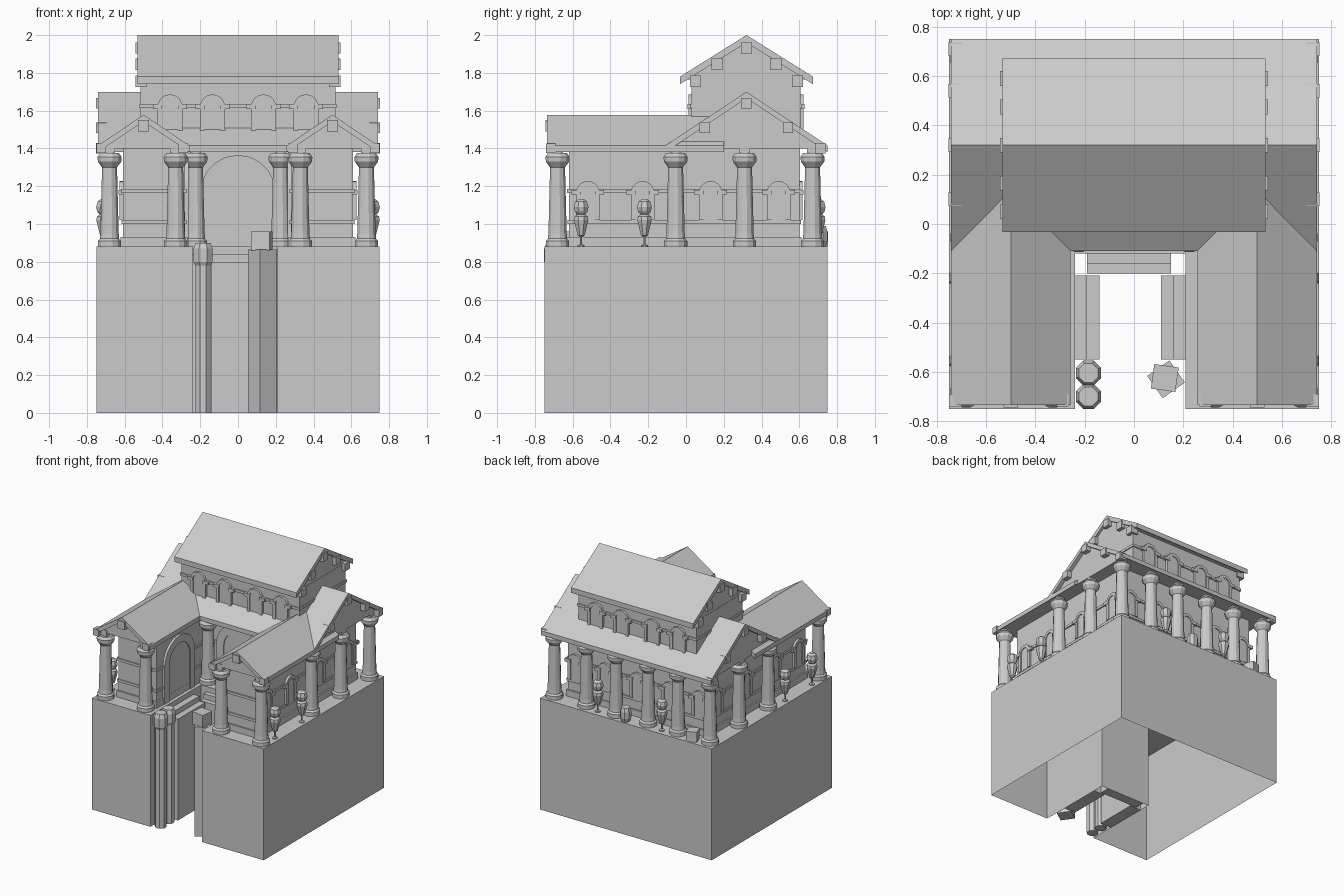
import bpy, bmesh
from math import sin, cos, pi, radians

if "Cube" in bpy.data.objects:
    bpy.data.objects.remove(bpy.data.objects["Cube"])


def finish(name, bm, smooth=False):
    bmesh.ops.recalc_face_normals(bm, faces=bm.faces)
    me = bpy.data.meshes.new(name)
    bm.to_mesh(me)
    bm.free()
    ob = bpy.data.objects.new(name, me)
    bpy.context.collection.objects.link(ob)
    return ob


def prism(name, pts, axis, a, b, open_start=False):
    """Extrude a 2D outline along an axis from a to b."""
    place = {'x': lambda u, v, t: (t, u, v),
             'y': lambda u, v, t: (u, t, v),
             'z': lambda u, v, t: (u, v, t)}[axis]
    bm = bmesh.new()
    lo = [bm.verts.new(place(u, v, a)) for u, v in pts]
    hi = [bm.verts.new(place(u, v, b)) for u, v in pts]
    n = len(pts)
    for i in range(n):
        j = (i + 1) % n
        bm.faces.new((lo[i], lo[j], hi[j], hi[i]))
    bm.faces.new(hi)
    if not open_start:
        bm.faces.new(lo[::-1])
    return finish(name, bm)


def box(name, x0, x1, y0, y1, z0, z1):
    return prism(name, [(x0, y0), (x1, y0), (x1, y1), (x0, y1)], 'z', z0, z1)


def cube(name, x, y, z, s, turn=0, z0=None):
    h = s / 2 * 2 ** .5
    a0 = radians(turn) + pi / 4
    pts = [(x + h * cos(a0 + k * pi / 2), y + h * sin(a0 + k * pi / 2)) for k in range(4)]
    return prism(name, pts, 'z', z - s / 2 if z0 is None else z0, z + s / 2)


def lathe(name, profile, x, y, n=12):
    bm = bmesh.new()
    rings = [[bm.verts.new((x + r * cos(2 * pi * (k + .5) / n), y + r * sin(2 * pi * (k + .5) / n), z))
              for k in range(n)] for r, z in profile]
    for a, b in zip(rings, rings[1:]):
        for k in range(n):
            bm.faces.new((a[k], a[(k + 1) % n], b[(k + 1) % n], b[k]))
    bm.faces.new(rings[0][::-1])
    bm.faces.new(rings[-1])
    return finish(name, bm)


def roof(name, axis, c, half, eave, ridge, a, b, t=.035, inset=.03):
    """Gabled roof slab with a filled pediment set back from both ends."""
    prism(name, [(c - half, eave), (c, ridge), (c + half, eave),
                 (c + half, eave - t), (c, ridge - t), (c - half, eave - t)], axis, a, b)
    k = .02
    zb = eave - .015
    prism(name + "_pediment", [(c - half + k, zb), (c, ridge - t / 2), (c + half - k, zb)],
          axis, a + inset, b - inset)


def arc(c, r, z, n=10):
    return [(c + r * cos(pi * k / n), z + r * sin(pi * k / n)) for k in range(n + 1)]


def arch(name, axis, c, wall, out, ro, ri, z0, spring, ears=0):
    """Arched frame with a shallow panel, standing out from a wall."""
    outer = [(c + ro, z0)] + arc(c, ro, spring) + [(c - ro, z0)]
    inner = [(c + ri, z0)] + arc(c, ri, spring) + [(c - ri, z0)]
    prism(name + "_frame", outer + inner[::-1], axis, wall - out * .1, wall + out * .018)
    prism(name + "_panel", inner, axis, wall - out * .1, wall + out * .011)
    if ears:
        for s in (-1, 1):
            e = sorted((c + s * ri, c + s * (ro + ears)))
            prism(name + "_impost", [(e[0], spring - .01), (e[1], spring - .01),
                                     (e[1], spring + .015), (e[0], spring + .015)],
                  axis, wall, wall + out * .022)


# Podium: U-shaped shell, open underneath
E = .75
prism("podium", [(-E, -E), (-.24, -E), (-.24, -.12), (.21, -.12), (.21, -E),
                 (E, -E), (E, E), (-E, E)], 'z', 0, .88, open_start=True)

# Stepped benches in the front notch
box("left_bench_low", -.19, -.14, -.55, -.21, 0, .80)
box("left_bench_high", -.24, -.19, -.55, -.21, 0, .84)
box("right_bench_low", .11, .16, -.55, -.21, 0, .80)
box("right_bench_high", .16, .21, -.55, -.21, 0, .84)
box("back_bench_low", -.19, .15, -.20, -.16, 0, .80)
box("back_bench_high", -.19, .15, -.16, -.12, 0, .84)

# Tall barrels and crates at the front
for y in (-.605, -.70):
    lathe("front_barrel", [(.044, 0), (.044, .78), (.055, .80), (.055, .87), (.042, .90)], -.185, y, 8)
cube("front_crate_low", .13, -.63, .81, .11, 35, z0=0)
cube("front_crate_high", .125, -.625, .911, .10, -8)

# Walls with raised courses
walls = [("back_wing", -.61, .61, .03, .60)]
for side, s in (("left", -1), ("right", 1)):
    x = sorted((s * .28, s * .61))
    walls.append((side + "_wing", x[0], x[1], -.62, .10))
for name, x0, x1, y0, y1 in walls:
    box(name + "_wall", x0, x1, y0, y1, .88, 1.41)
    for g, z0, z1 in ((.012, .88, .93), (.008, 1.0, 1.02), (.01, 1.165, 1.185)):
        box(name + "_course", x0 - g, x1 + g, y0 - g, y1 + g, z0, z1)

# Doorways around the courtyard
arch("court_door", 'y', 0, .03, -1, .20, .135, .88, 1.165)
for s in (-1, 1):
    arch("wing_door", 'x', -.35, s * .28, -s, .19, .13, .88, 1.165)

# Arched niches on the outer walls
for s in (-1, 1):
    for y in (-.52, -.23, .13, .49):
        arch("side_niche", 'x', y, s * .61, s, .062, .038, 1.02, 1.165, .025)
for x in (-.54, -.28, 0, .28, .54):
    arch("back_niche", 'y', x, .60, 1, .062, .038, 1.02, 1.165, .025)

# Columns with block on top
column = [(.064, .88), (.064, .91), (.053, .922), (.05, .95), (.041, 1.30), (.05, 1.312),
          (.064, 1.33), (.066, 1.355), (.052, 1.375)]
spots = [(.33, -.68), (.68, -.68), (.68, -.055), (.68, .31), (.68, .67),
         (.40, .67), (.14, .67), (.225, -.05)]
for x, y in spots:
    for s in (-1, 1):
        lathe("column", column, s * x, y)
        cube("column_block", s * x, y, 1.395, .06)

# Statues on the terraces
statue = [(.02, .88), (.02, .888), (.006, .892), (.006, .93), (.02, .94), (.041, 1.02), (.038, 1.04), (.022, 1.05),
          (.036, 1.065), (.042, 1.09), (.034, 1.118), (.016, 1.132)]
for s in (-1, 1):
    for x, y in ((s * .712, -.555), (s * .712, -.22), (s * .28, .70)):
        lathe("statue", statue, x, y, 8)

# Back terrace barrel and crate
lathe("back_barrel", [(.033, .88), (.042, .91), (.042, .96), (.033, .99)], .03, .71, 8)
cube("back_crate", -.55, .70, .92, .08, 20)

# Lower roofs with end brackets
roof("main_roof", 'x', .32, .43, 1.415, 1.70, -.742, .742)
for s in (-1, 1):
    roof("wing_roof", 'y', s * .5, .243, 1.415, 1.578, -.735, .20)
    cube("wing_ridge_bracket", s * .5, -.715, 1.52, .06)
    for x in (.29, .725):
        cube("wing_eave_bracket", s * x, -.715, 1.40, .05)
    for y, z in ((.32, 1.64), (.10, 1.51), (.54, 1.51), (.71, 1.40)):
        cube("main_gable_bracket", s * .725, y, z, .055)

# Upper storey
box("upper_wall", -.515, .515, .03, .605, 1.40, 1.77)
box("upper_course", -.522, .522, .022, .613, 1.615, 1.635)
for wall, out in ((.03, -1), (.605, 1)):
    for x in (-.36, -.135, .135, .36):
        arch("upper_window", 'y', x, wall, out, .066, .042, 1.45, 1.62, .025)
roof("upper_roof", 'x', .32, .352, 1.78, 2.0, -.533, .533, .04, .02)
for s in (-1, 1):
    for y, z in ((.32, 1.932), (.165, 1.845), (.475, 1.845), (.05, 1.755), (.59, 1.755)):
        cube("upper_gable_bracket", s * .513, y, z, .06)
